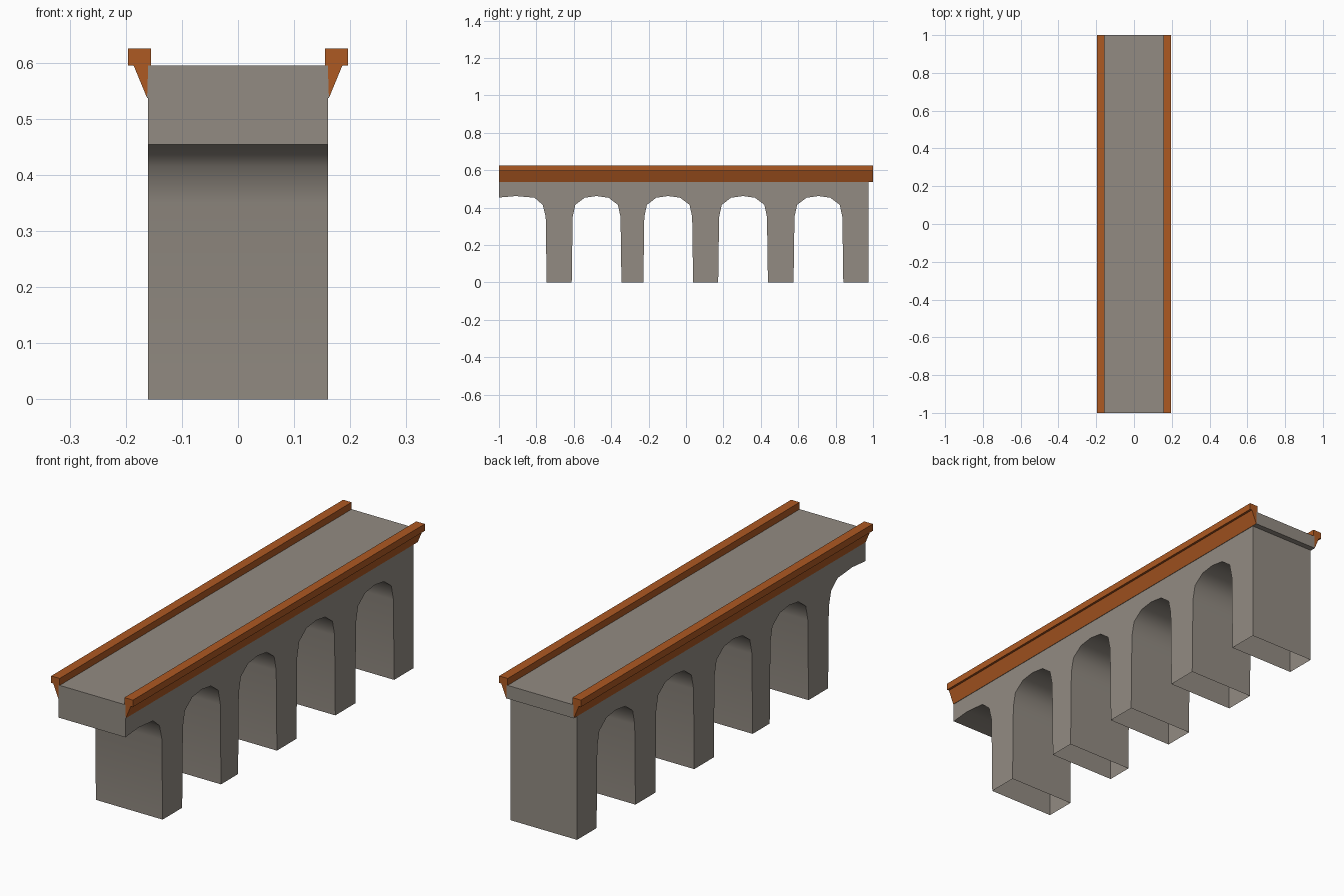
import bpy, bmesh, math

if "Cube" in bpy.data.objects:
    bpy.data.objects.remove(bpy.data.objects["Cube"])


def material(name, color):
    m = bpy.data.materials.new(name)
    m.diffuse_color = (*color, 1)
    m.use_nodes = True
    m.node_tree.nodes["Principled BSDF"].inputs["Base Color"].default_value = m.diffuse_color
    return m


STONE = material("grey stone", (0.29, 0.26, 0.225))
RAIL = material("rust orange", (0.42, 0.10, 0.016))


def finish(bm, name, mat):
    bmesh.ops.recalc_face_normals(bm, faces=bm.faces)
    mesh = bpy.data.meshes.new(name)
    bm.to_mesh(mesh)
    bm.free()
    mesh.materials.append(mat)
    ob = bpy.data.objects.new(name, mesh)
    bpy.context.collection.objects.link(ob)
    return ob


# Deck slab
def prism_y(name, profile, mat):
    """Extrude an (x, z) profile along the whole bridge."""
    bm = bmesh.new()
    a = [bm.verts.new((x, -1, z)) for x, z in profile]
    b = [bm.verts.new((x, 1, z)) for x, z in profile]
    bm.faces.new(a)
    bm.faces.new(b)
    n = len(a)
    for i in range(n):
        j = (i + 1) % n
        bm.faces.new((a[i], a[j], b[j], b[i]))
    return finish(bm, name, mat)


prism_y("deck", [(-0.162, 0.537), (0.162, 0.537), (0.16, 0.595), (-0.16, 0.595)], STONE)

# Side rails: square cap on a flared bracket
rail = [(0.162, 0.537), (0.186, 0.595), (0.196, 0.595),
        (0.196, 0.625), (0.155, 0.625), (0.155, 0.595), (0.16, 0.595)]
for side, name in ((1, "right_rail"), (-1, "left_rail")):
    prism_y(name, [(x * side, z) for x, z in rail], RAIL)

# Arched body: side profile in (y, z), extruded across the bridge
half_arch = [(-0.133, 0), (-0.128, 0.35), (-0.114, 0.415), (-0.064, 0.453)]
profile = [(-1, 0.537), (-1, 0.454), (-0.91, 0.462), (-0.81, 0.453),
           (-0.766, 0.415), (-0.75, 0.35), (-0.745, 0)]
for c in (-0.478, -0.095, 0.305, 0.708):
    profile += [(c + y, z) for y, z in half_arch]
    profile.append((c, 0.462))
    profile += [(c - y, z) for y, z in reversed(half_arch)]
profile += [(0.975, 0), (0.975, 0.537)]

bm = bmesh.new()
left = [bm.verts.new((-0.16, y, z)) for y, z in profile]
right = [bm.verts.new((0.16, y, z)) for y, z in profile]
bm.faces.new(left)
bm.faces.new(right)
n = len(profile)
for i in range(n - 1):                       # top is hidden by the deck
    if profile[i][1] == 0 and profile[i + 1][1] == 0:
        continue                             # pier feet are open
    bm.faces.new((left[i], left[i + 1], right[i + 1], right[i]))
body = finish(bm, "arched_body", STONE)
bpy.context.view_layer.objects.active = body
body.select_set(True)
bpy.ops.object.shade_smooth_by_angle(angle=math.radians(50))
